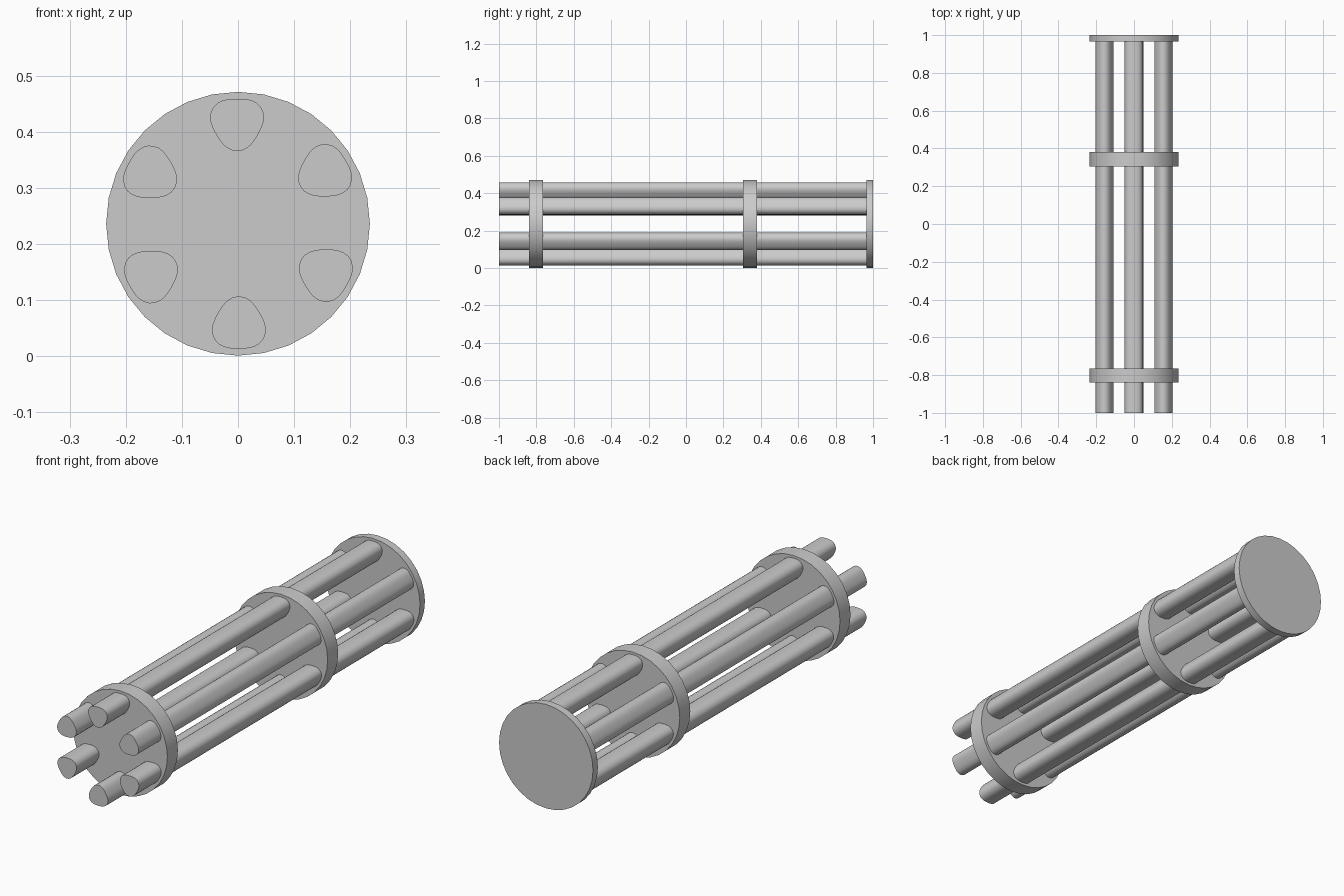
import bpy, bmesh
from math import sin, cos, pi, radians

if "Cube" in bpy.data.objects:
    bpy.data.objects.remove(bpy.data.objects["Cube"])

CENTRE_Z = 0.236


def prism(name, ring, y0, y1):
    """Extrude a closed (x, z) outline from y0 to y1, with capped ends."""
    mesh = bpy.data.meshes.new(name)
    obj = bpy.data.objects.new(name, mesh)
    bpy.context.collection.objects.link(obj)
    bm = bmesh.new()
    face = bm.faces.new([bm.verts.new((x, y0, z)) for x, z in ring])
    new = bmesh.ops.extrude_face_region(bm, geom=[face], use_keep_orig=True)["geom"]
    verts = [v for v in new if isinstance(v, bmesh.types.BMVert)]
    bmesh.ops.translate(bm, verts=verts, vec=(0, y1 - y0, 0))
    bmesh.ops.recalc_face_normals(bm, faces=bm.faces)
    bm.to_mesh(mesh)
    bm.free()
    bpy.ops.object.select_all(action='DESELECT')
    obj.select_set(True)
    bpy.context.view_layer.objects.active = obj
    bpy.ops.object.shade_smooth_by_angle(angle=radians(35))
    return obj


# Round plates: front clamp, middle clamp, thin rear plate
disc = [(0.235 * sin(2 * pi * i / 32), CENTRE_Z + 0.235 * cos(2 * pi * i / 32))
        for i in range(32)]
for name, y0, y1 in (("front_clamp", -0.84, -0.765),
                     ("middle_clamp", 0.305, 0.38),
                     ("rear_plate", 0.965, 1.0)):
    prism(name, disc, y0, y1)

# Six solid tubes, slightly three-lobed with one lobe facing the axis
for k in range(6):
    a = radians(60 * k + 30.5)
    cx, cz = 0.18 * cos(a), CENTRE_Z + 0.18 * sin(a)
    ring = []
    for i in range(32):
        t = 2 * pi * i / 32
        r = 0.0467 + 0.004 * cos(3 * t)
        ring.append((cx + r * cos(t + a + pi), cz + r * sin(t + a + pi)))
    prism(f"barrel_tube_{k + 1}", ring, -1.0, 0.97)
